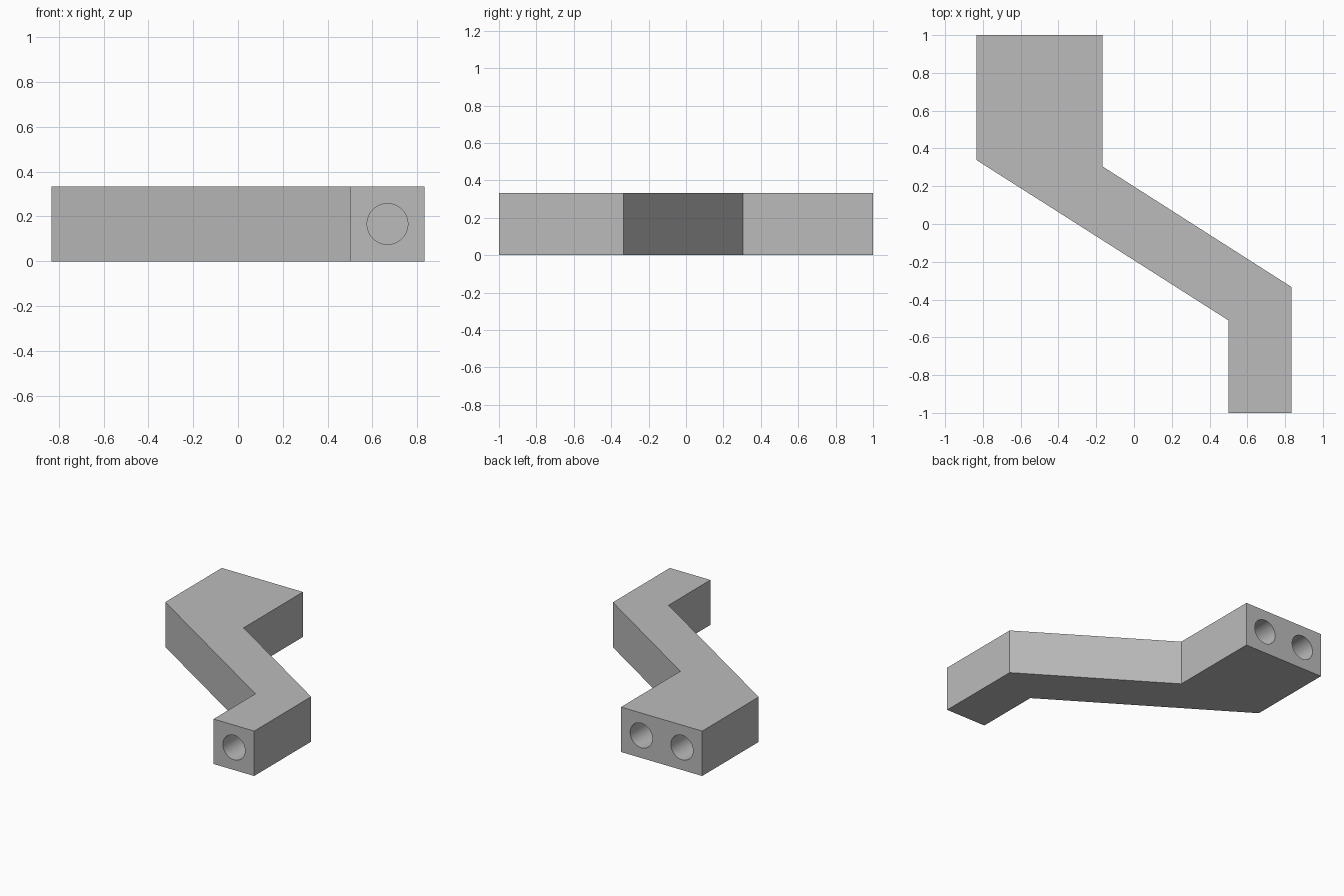
import bpy, bmesh, math
from mathutils import Matrix

if "Cube" in bpy.data.objects:
    bpy.data.objects.remove(bpy.data.objects["Cube"])

H = 1 / 3          # bar height
HOLE_R = 0.091
HOLE_DEPTH = 0.36

grey = bpy.data.materials.new("light grey")
grey.diffuse_color = (0.5, 0.5, 0.5, 1)
grey.use_nodes = True
grey.node_tree.nodes["Principled BSDF"].inputs["Base Color"].default_value = grey.diffuse_color


def new_object(name, bm):
    bmesh.ops.recalc_face_normals(bm, faces=bm.faces)
    mesh = bpy.data.meshes.new(name)
    bm.to_mesh(mesh)
    bm.free()
    mesh.materials.append(grey)
    obj = bpy.data.objects.new(name, mesh)
    bpy.context.collection.objects.link(obj)
    return obj


# Cranked bar: plan outline extruded upwards
outline = [(-0.833, 1), (-0.833, 0.338), (0.5, -0.51), (0.5, -1),
           (0.833, -1), (0.833, -0.333), (-0.167, 0.305), (-0.167, 1)]
bm = bmesh.new()
base = bm.faces.new([bm.verts.new((x, y, 0)) for x, y in outline])
top = bmesh.ops.extrude_face_region(bm, geom=[base])["geom"]
bmesh.ops.translate(bm, vec=(0, 0, H),
                    verts=[v for v in top if isinstance(v, bmesh.types.BMVert)])
bar = new_object("cranked_bar", bm)

# Pin holes: one in the front end, two in the back end
bm = bmesh.new()
for x, y in [(0.667, -1), (-0.667, 1), (-0.333, 1)]:
    bmesh.ops.create_cone(
        bm, cap_ends=True, segments=48, radius1=HOLE_R, radius2=HOLE_R,
        depth=2 * HOLE_DEPTH,
        matrix=Matrix.Translation((x, y, H / 2)) @ Matrix.Rotation(math.pi / 2, 4, 'X'))
cutter = new_object("hole_cutter", bm)

cut = bar.modifiers.new("pin holes", 'BOOLEAN')
cut.operation = 'DIFFERENCE'
cut.solver = 'EXACT'
cut.object = cutter

# Apply the cut, remove the cutter, smooth the bores
bpy.context.view_layer.objects.active = bar
bar.select_set(True)
bpy.ops.object.modifier_apply(modifier=cut.name)
bpy.data.objects.remove(cutter)
bpy.ops.object.shade_smooth_by_angle(angle=math.radians(25))
